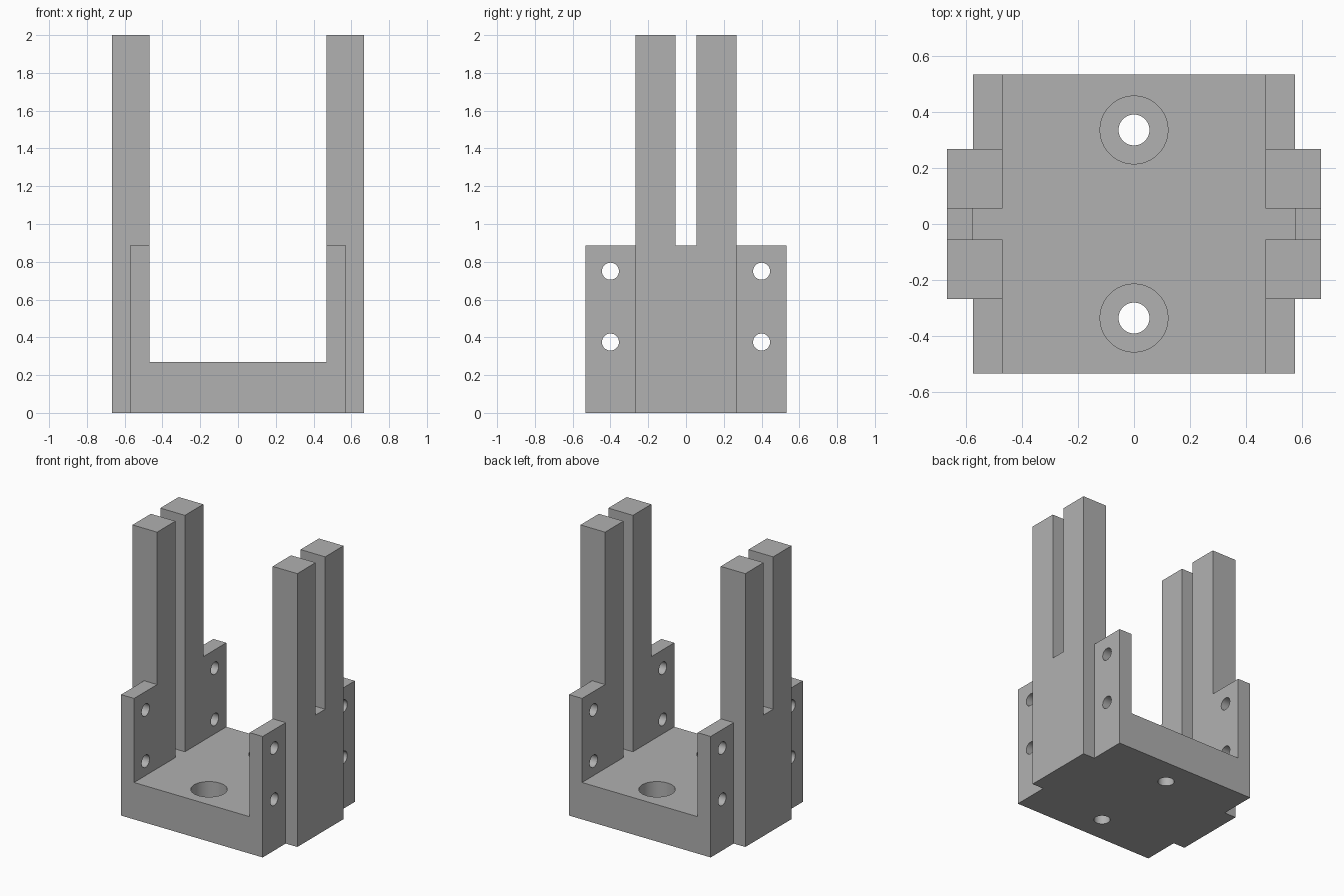
import bpy
import bmesh
from mathutils import Matrix, Vector

cube = bpy.data.objects.get("Cube")
if cube:
    bpy.data.objects.remove(cube, do_unlink=True)

# Shared dimensions
INNER, WALL, OUTER = 0.468, 0.573, 0.667   # x of wall inside, wall outside, post outside
DEPTH, POST, SLOT = 0.533, 0.267, 0.055    # half sizes along y
FLOOR, SHOULDER, TOP = 0.27, 0.885, 2.0    # heights

grey = bpy.data.materials.new("plain_grey")
grey.use_nodes = True
COLOUR = (0.44, 0.44, 0.44, 1)
grey.diffuse_color = COLOUR
grey.node_tree.nodes["Principled BSDF"].inputs["Base Color"].default_value = COLOUR


def make_object(name, bm):
    bmesh.ops.recalc_face_normals(bm, faces=bm.faces)
    mesh = bpy.data.meshes.new(name)
    bm.to_mesh(mesh)
    bm.free()
    mesh.materials.append(grey)
    obj = bpy.data.objects.new(name, mesh)
    bpy.context.collection.objects.link(obj)
    return obj


def box(name, low, high):
    low, high = Vector(low), Vector(high)
    bm = bmesh.new()
    bmesh.ops.create_cube(bm, size=1, matrix=Matrix.Translation((low + high) / 2)
                          @ Matrix.Diagonal((*(high - low), 1)))
    return make_object(name, bm)


def cylinder(name, centre, radius, length, axis="Z"):
    bm = bmesh.new()
    turn = Matrix.Rotation(1.5707963, 4, "Y") if axis == "X" else Matrix()
    bmesh.ops.create_cone(bm, cap_ends=True, segments=48, radius1=radius, radius2=radius,
                          depth=length, matrix=Matrix.Translation(centre) @ turn)
    return make_object(name, bm)


def combine(target, tool, operation):
    mod = target.modifiers.new(tool.name, "BOOLEAN")
    mod.operation, mod.solver, mod.object = operation, "EXACT", tool
    bpy.context.view_layer.objects.active = target
    bpy.ops.object.modifier_apply(modifier=mod.name)
    bpy.data.objects.remove(tool, do_unlink=True)


# U-shaped cradle: one profile pushed from front to back
bm = bmesh.new()
profile = [(-WALL, 0), (WALL, 0), (WALL, SHOULDER), (INNER, SHOULDER), (INNER, FLOOR),
           (-INNER, FLOOR), (-INNER, SHOULDER), (-WALL, SHOULDER)]
face = bm.faces.new([bm.verts.new((x, -DEPTH, z)) for x, z in profile])
push = bmesh.ops.extrude_face_region(bm, geom=[face])
bmesh.ops.translate(bm, vec=(0, 2 * DEPTH, 0),
                    verts=[v for v in push["geom"] if isinstance(v, bmesh.types.BMVert)])
bracket = make_object("slotted_bracket", bm)


def side_box(name, side, x0, x1, half_y, z0, z1):
    xs = sorted((side * x0, side * x1))
    return box(name, (xs[0], -half_y, z0), (xs[1], half_y, z1))


# Tall posts on both sides, split by a slot that is deeper on the inside
for side in (-1, 1):
    combine(bracket, side_box("post", side, INNER, OUTER, POST, 0, TOP), "UNION")
    combine(bracket, side_box("inner_slot", side, 0.4, WALL, SLOT, FLOOR, 2.2), "DIFFERENCE")
    combine(bracket, side_box("outer_slot", side, 0.5, 0.8, SLOT, SHOULDER, 2.2), "DIFFERENCE")

# Counterbored floor holes and cross holes through the side wings
for end in (-1, 1):
    y = end * 0.335
    combine(bracket, cylinder("floor_hole", (0, y, 0.1), 0.055, 0.6), "DIFFERENCE")
    combine(bracket, cylinder("counterbore", (0, y, 0.3), 0.121, 0.4), "DIFFERENCE")
    for z in (0.375, 0.75):
        combine(bracket, cylinder("wing_hole", (0, end * 0.4, z), 0.045, 2, "X"), "DIFFERENCE")

# Smooth bores, sharp edges
bracket.select_set(True)
bpy.context.view_layer.objects.active = bracket
bpy.ops.object.shade_smooth_by_angle(angle=0.5)
